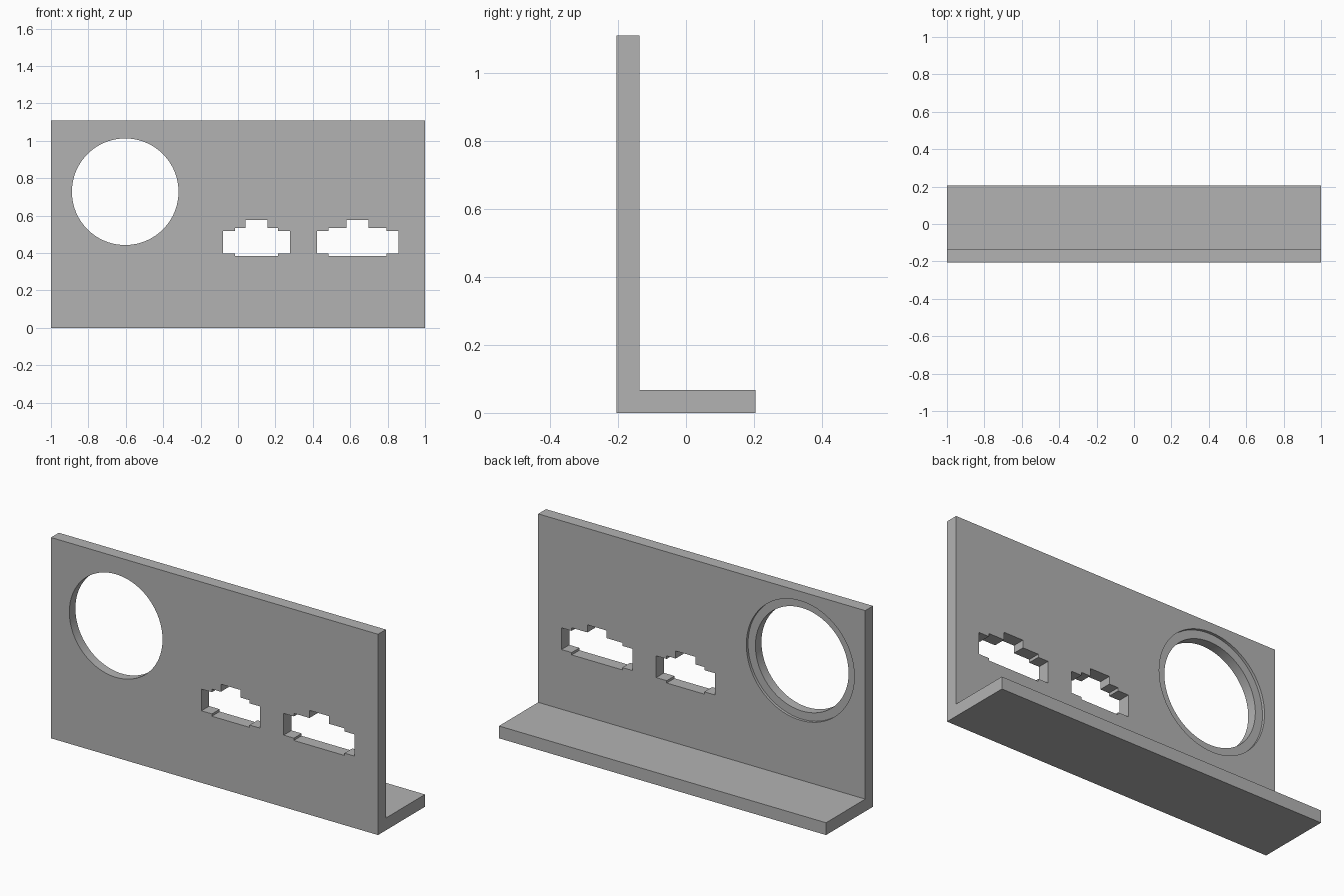
import bpy, bmesh, math
from mathutils import Vector

cube = bpy.data.objects.get("Cube")
if cube:
    bpy.data.objects.remove(cube, do_unlink=True)

HEIGHT = 1.11
FRONT, BACK = -0.205, 0.205
THICK = 0.068
PANEL_BACK = FRONT + THICK

grey = bpy.data.materials.new("plain grey")
grey.use_nodes = True
grey.diffuse_color = (0.45, 0.45, 0.45, 1)
grey.node_tree.nodes["Principled BSDF"].inputs["Base Color"].default_value = grey.diffuse_color


def prism(name, outline, sweep):
    """Extrude a closed outline of 3D points along a vector."""
    bm = bmesh.new()
    face = bm.faces.new([bm.verts.new(p) for p in outline])
    extruded = bmesh.ops.extrude_face_region(bm, geom=[face])["geom"]
    bmesh.ops.translate(bm, vec=Vector(sweep),
                        verts=[v for v in extruded if isinstance(v, bmesh.types.BMVert)])
    bmesh.ops.recalc_face_normals(bm, faces=bm.faces)
    mesh = bpy.data.meshes.new(name)
    bm.to_mesh(mesh)
    bm.free()
    mesh.materials.append(grey)
    obj = bpy.data.objects.new(name, mesh)
    bpy.context.collection.objects.link(obj)
    return obj


def cut(target, outline, start, end):
    """Cut an (x, z) outline out of the target between two y depths."""
    cutter = prism("cutter", [(x, start, z) for x, z in outline], (0, end - start, 0))
    cutter.hide_render = True
    mod = target.modifiers.new("cutout", 'BOOLEAN')
    mod.operation, mod.solver, mod.object = 'DIFFERENCE', 'EXACT', cutter
    bpy.context.view_layer.objects.active = target
    bpy.ops.object.modifier_apply(modifier=mod.name)
    bpy.data.objects.remove(cutter, do_unlink=True)


def circle(x, z, radius, sides=96):
    turns = [2 * math.pi * i / sides for i in range(sides)]
    return [(x + radius * math.cos(a), z + radius * math.sin(a)) for a in turns]


def stepped_slot(x, tab, middle, wide):
    """Symmetric connector opening with a top tab and stepped shoulders."""
    half = [(tab, 0.577), (tab, 0.535), (middle, 0.535), (middle, 0.518),
            (wide, 0.518), (wide, 0.398), (middle, 0.398), (middle, 0.385)]
    return [(x + w, z) for w, z in half] + [(x - w, z) for w, z in reversed(half)]


# L-shaped bracket: upright panel with a foot behind it
section = [(FRONT, 0), (BACK, 0), (BACK, THICK), (PANEL_BACK, THICK),
           (PANEL_BACK, HEIGHT), (FRONT, HEIGHT)]
bracket = prism("panel_bracket", [(-1, y, z) for y, z in section], (2, 0, 0))

# Round opening with a shallow recess on the back
through = (FRONT - 0.05, PANEL_BACK + 0.05)
cut(bracket, circle(-0.603, 0.728, 0.285), *through)
cut(bracket, circle(-0.603, 0.728, 0.33), PANEL_BACK - 0.015, PANEL_BACK + 0.05)

# Two connector openings
cut(bracket, stepped_slot(0.099, 0.06, 0.115, 0.179), *through)
cut(bracket, stepped_slot(0.64, 0.059, 0.155, 0.217), *through)

# Smooth bores, crisp corners
bpy.ops.object.select_all(action='DESELECT')
bracket.select_set(True)
bpy.context.view_layer.objects.active = bracket
bpy.ops.object.shade_smooth_by_angle(angle=math.radians(30))
